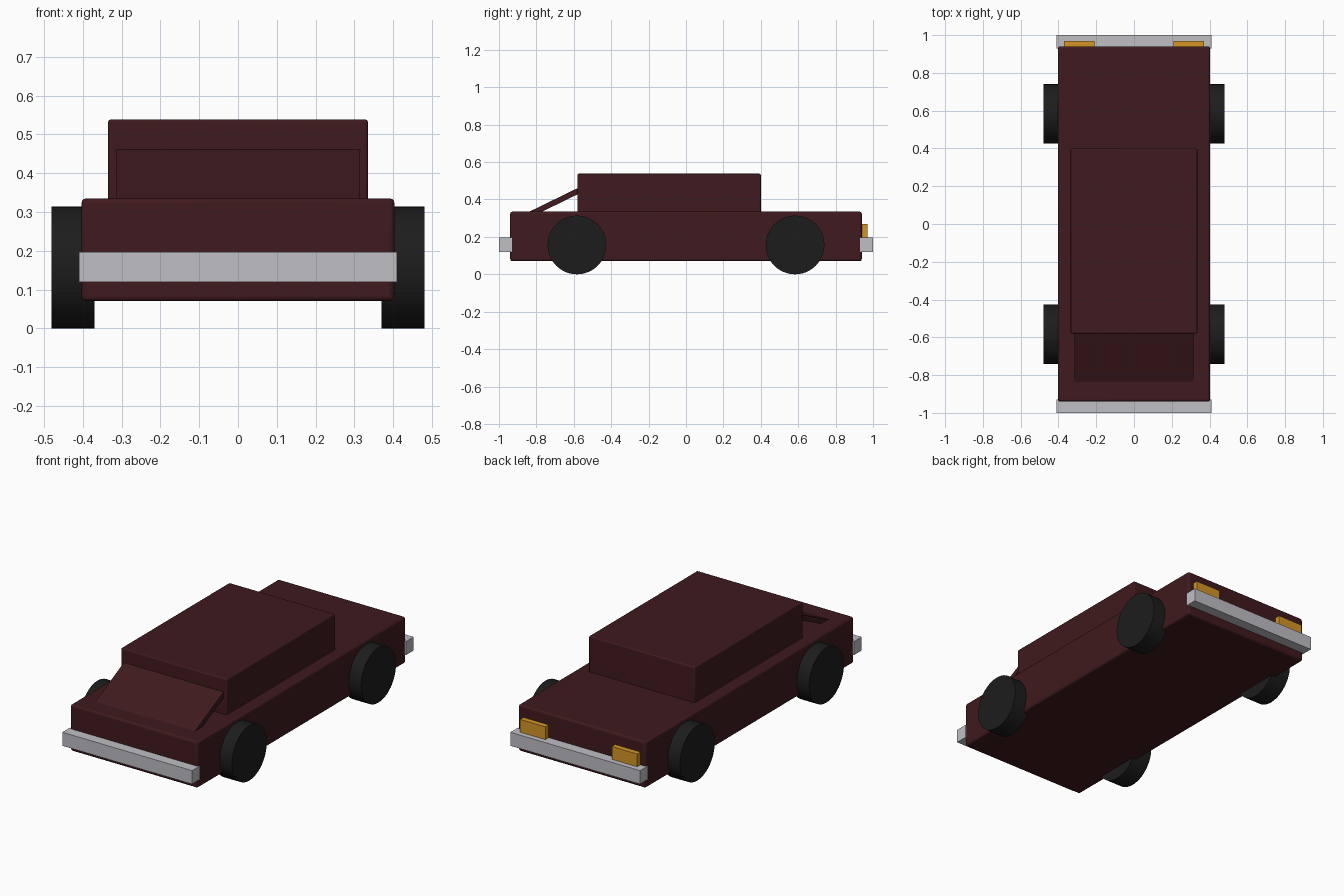
import bpy
import math
from mathutils import Vector

cube = bpy.data.objects.get("Cube")
if cube:
    bpy.data.objects.remove(cube, do_unlink=True)


def material(name, color, roughness=0.5):
    mat = bpy.data.materials.new(name)
    mat.use_nodes = True
    mat.diffuse_color = (*color, 1)
    shader = mat.node_tree.nodes["Principled BSDF"]
    shader.inputs["Base Color"].default_value = (*color, 1)
    shader.inputs["Roughness"].default_value = roughness
    return mat


paint = material("maroon_paint", (0.05, 0.01, 0.013))
chrome = material("silver_trim", (0.52, 0.52, 0.56))
rubber = material("black_rubber", (0.012, 0.012, 0.012), 0.9)
amber = material("amber_lamp", (0.66, 0.3, 0.02))


def box(name, low, high, mat, bevel=0.0):
    """Box between two opposite corners, with optional rounded edges."""
    low, high = Vector(low), Vector(high)
    bpy.ops.mesh.primitive_cube_add(size=1, location=(low + high) / 2)
    obj = bpy.context.object
    obj.name = name
    obj.scale = high - low
    bpy.ops.object.transform_apply(location=False, rotation=False, scale=True)
    obj.data.materials.append(mat)
    if bevel:
        mod = obj.modifiers.new("soft_edges", "BEVEL")
        mod.width = bevel
        mod.segments = 3
        bpy.ops.object.shade_smooth_by_angle(angle=math.radians(35))
    return obj


# Body and cabin
box("body", (-0.403, -0.94, 0.07), (0.403, 0.94, 0.335), paint, 0.012)
box("cabin", (-0.335, -0.58, 0.28), (0.335, 0.4, 0.538), paint, 0.007)

# Sloping screen between the cabin and the front deck
screen = box("sloping_screen", (-0.315, -0.19, -0.015), (0.315, 0.19, 0.015), paint)
screen.location = (0, -0.703, 0.384)
screen.rotation_euler.x = math.radians(26)

# Bumpers at both ends
for end, y in (("front", -0.965), ("rear", 0.965)):
    box(end + "_bumper", (-0.41, y - 0.035, 0.12), (0.41, y + 0.035, 0.197), chrome)

for side, s in (("left", 1), ("right", -1)):
    # Rear lamps
    x = s * 0.29
    box("rear_lamp_" + side, (x - 0.08, 0.92, 0.18), (x + 0.08, 0.97, 0.27), amber)

    # Wheels
    for end, y in (("front", -0.583), ("rear", 0.583)):
        bpy.ops.mesh.primitive_cylinder_add(
            vertices=48, radius=0.157, depth=0.11,
            location=(s * 0.425, y, 0.157), rotation=(0, math.pi / 2, 0))
        wheel = bpy.context.object
        wheel.name = f"{end}_wheel_{side}"
        wheel.data.materials.append(rubber)
        bpy.ops.object.shade_smooth_by_angle(angle=math.radians(35))
